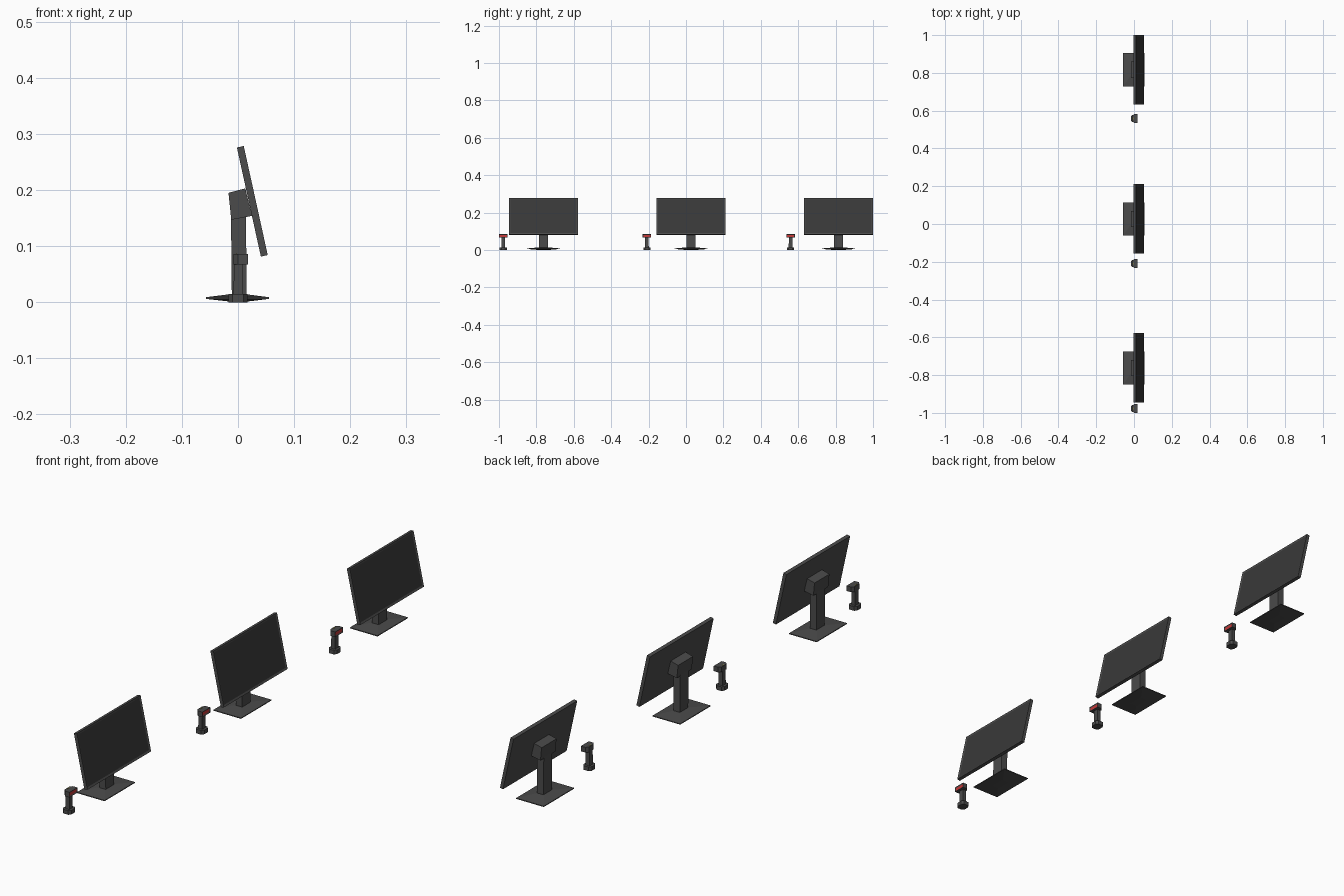
import bpy, bmesh
from mathutils import Matrix, Vector
from math import radians

if "Cube" in bpy.data.objects:
    bpy.data.objects.remove(bpy.data.objects["Cube"])


def material(name, rgb):
    m = bpy.data.materials.new(name)
    m.diffuse_color = (*rgb, 1)
    m.use_nodes = True
    m.node_tree.nodes["Principled BSDF"].inputs["Base Color"].default_value = m.diffuse_color
    return m


DARK = material("dark_plastic", (0.07, 0.07, 0.07))
BLACK = material("screen_glass", (0.04, 0.04, 0.04))
RED = material("scan_window", (0.55, 0.04, 0.04))
AMBER = material("status_light", (0.35, 0.32, 0.05))


def finish(bm, name, y, *mats):
    bmesh.ops.recalc_face_normals(bm, faces=bm.faces)
    me = bpy.data.meshes.new(name)
    bm.to_mesh(me)
    bm.free()
    for m in mats:
        me.materials.append(m)
    ob = bpy.data.objects.new(name, me)
    ob.location.y = y
    bpy.context.collection.objects.link(ob)
    return ob


def loft(name, y, rings, mat=DARK):
    """Closed solid through stacked rings of equal point count."""
    bm = bmesh.new()
    rows = [[bm.verts.new(p) for p in r] for r in rings]
    n = len(rows[0])
    for a, b in zip(rows, rows[1:]):
        for i in range(n):
            bm.faces.new((a[i], a[(i + 1) % n], b[(i + 1) % n], b[i]))
    bm.faces.new(rows[0])
    bm.faces.new(rows[-1])
    return finish(bm, name, y, mat)


def rect(x0, x1, hy, z):
    return [(x0, -hy, z), (x1, -hy, z), (x1, hy, z), (x0, hy, z)]


def side_profile(name, y, pts, hy, mat=DARK):
    """Extrude an x-z outline across y."""
    return loft(name, y, [[(x, s * hy, z) for x, z in pts] for s in (-1, 1)], mat)


def plan_profile(name, y, pts, z0, z1):
    """Extrude an x-y outline upward."""
    return loft(name, y, [[(x, v, z) for x, v in pts] for z in (z0, z1)])


def box_with_window(name, y, size, matrix, rim, depth, window):
    """Box whose +x face is inset and recessed as a framed window."""
    bm = bmesh.new()
    bmesh.ops.create_cube(bm, size=1, matrix=Matrix.Diagonal((*size, 1)))
    bm.normal_update()
    front = max(bm.faces, key=lambda f: f.normal.x)
    bmesh.ops.inset_region(bm, faces=[front], thickness=rim, use_even_offset=True)
    bmesh.ops.translate(bm, verts=front.verts, vec=Vector((-depth, 0, 0)))
    front.material_index = 1
    bmesh.ops.transform(bm, matrix=matrix, verts=bm.verts)
    return finish(bm, name, y, DARK, window)


def monitor(i, y):
    # tilted display panel with a thin bezel
    tilt = Matrix.Translation((0.0255, 0, 0.18)) @ Matrix.Rotation(radians(-12.4), 4, 'Y')
    box_with_window(f"monitor_panel_{i}", y, (0.0125, 0.368, 0.199), tilt, 0.007, 0.002, BLACK)
    # mount block behind the panel
    side_profile(f"monitor_mount_{i}", y,
                 [(-0.017, 0.195), (0.013, 0.203), (0.025, 0.154), (-0.012, 0.147)], 0.043)
    # upright neck
    loft(f"monitor_neck_{i}", y, [rect(-0.011, 0.015, 0.024, 0.008),
                                  rect(-0.0125, 0.0145, 0.024, 0.157)])
    # thin foot plate with tapered rim
    loft(f"monitor_foot_{i}", y, [rect(-0.012, 0.014, 0.03, 0.001),
                                  rect(-0.057, 0.055, 0.088, 0.006),
                                  rect(-0.057, 0.055, 0.088, 0.009),
                                  rect(-0.018, 0.017, 0.03, 0.014)])


def scanner(i, y):
    # foot and stem
    c, w = 0.010, 0.017
    foot = [(-w, -c), (-c, -0.019), (c, -0.019), (w, -c),
            (w, c), (c, 0.019), (-c, 0.019), (-w, c)]
    plan_profile(f"scanner_foot_{i}", y, foot, 0, 0.015)
    loft(f"scanner_stem_{i}", y, [rect(-0.008, 0.008, 0.010, 0.014),
                                  rect(-0.007, 0.008, 0.009, 0.070)])
    # head: tapered rear shell and front with a red window
    plan_profile(f"scanner_head_{i}", y,
                 [(-0.008, -0.014), (0.0, -0.023), (0.007, -0.023),
                  (0.007, 0.023), (0.0, 0.023), (-0.008, 0.014)], 0.067, 0.086)
    box_with_window(f"scanner_front_{i}", y, (0.012, 0.046, 0.019),
                    Matrix.Translation((0.012, 0, 0.0765)), 0.004, 0.002, RED)
    # small light strip on top
    loft(f"scanner_light_{i}", y, [rect(-0.004, -0.002, 0.006, 0.085),
                                   rect(-0.004, -0.002, 0.006, 0.0868)], AMBER)


for k in range(3):
    monitor(k + 1, -0.762 + 0.789 * k)
    scanner(k + 1, -0.977 + 0.768 * k)
